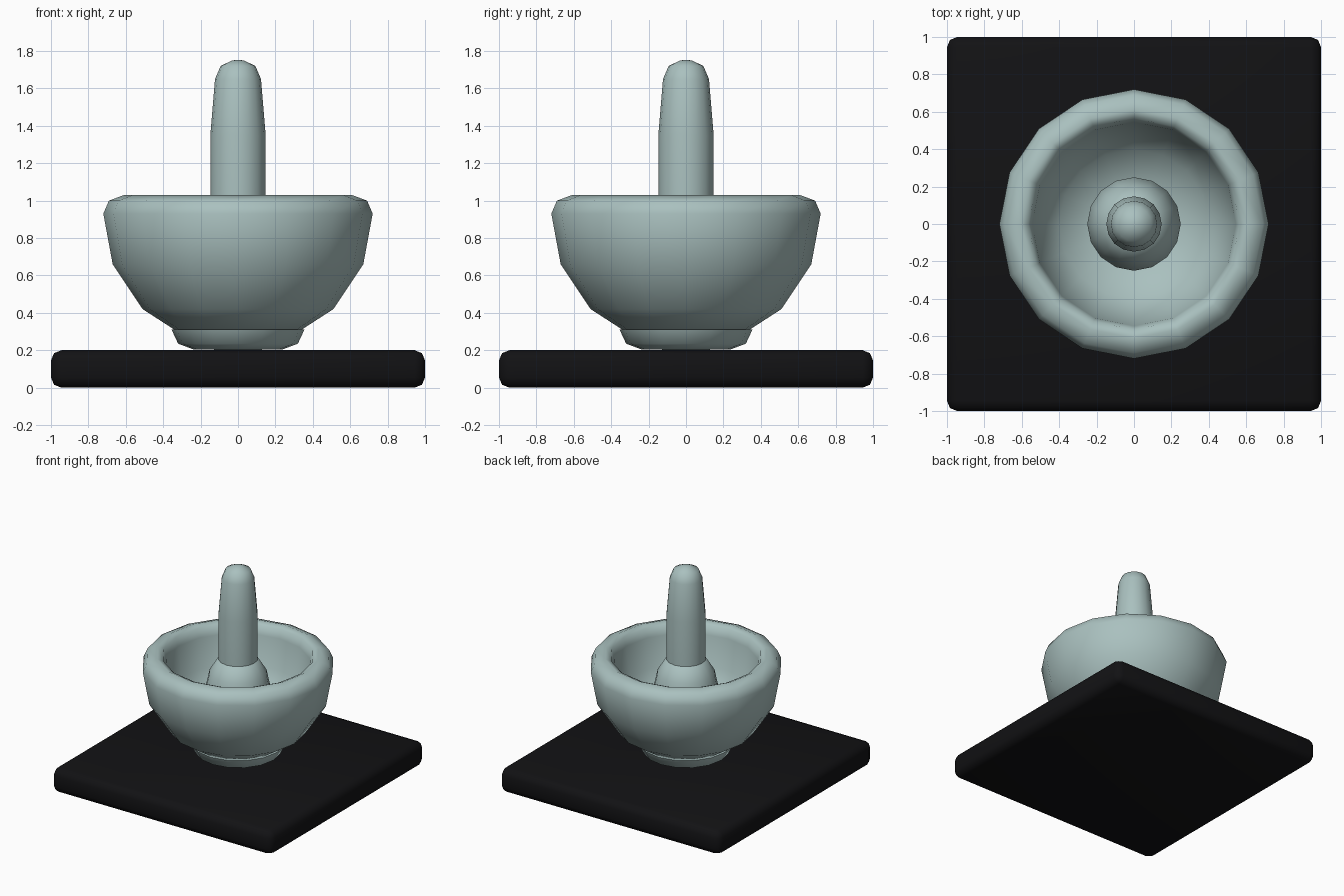
import bpy, bmesh
from math import cos, sin, pi, radians

if "Cube" in bpy.data.objects:
    bpy.data.objects.remove(bpy.data.objects["Cube"])

SIDES = 16


def material(name, color):
    m = bpy.data.materials.new(name)
    m.diffuse_color = color
    m.use_nodes = True
    m.node_tree.nodes["Principled BSDF"].inputs["Base Color"].default_value = m.diffuse_color
    return m


def finish(obj, mat, angle):
    obj.data.materials.append(mat)
    bpy.ops.object.select_all(action='DESELECT')
    obj.select_set(True)
    bpy.context.view_layer.objects.active = obj
    bpy.ops.object.shade_smooth_by_angle(angle=radians(angle))


def lathe(name, profile, mat, angle=60):
    """Revolve (radius, z) points about z; radius 0 makes a pole."""
    bm = bmesh.new()
    rings = []
    for r, z in profile:
        n = 1 if r == 0 else SIDES
        rings.append([bm.verts.new((r * cos(2 * pi * i / SIDES), r * sin(2 * pi * i / SIDES), z))
                      for i in range(n)])
    for a, b in zip(rings, rings[1:]):
        for i in range(SIDES):
            j = (i + 1) % SIDES
            quad = [a[i % len(a)], a[j % len(a)], b[j % len(b)], b[i % len(b)]]
            bm.faces.new(list(dict.fromkeys(quad)))
    bmesh.ops.recalc_face_normals(bm, faces=bm.faces)
    mesh = bpy.data.meshes.new(name)
    bm.to_mesh(mesh)
    bm.free()
    obj = bpy.data.objects.new(name, mesh)
    bpy.context.collection.objects.link(obj)
    finish(obj, mat, angle)
    return obj


stone = material("pale_stone", (0.40, 0.53, 0.52, 1))
black = material("black", (0.006, 0.006, 0.007, 1))

# Base slab with rounded edges
bpy.ops.mesh.primitive_cube_add(size=1, location=(0, 0, 0.1))
base = bpy.context.object
base.name = "base_slab"
base.scale = (2, 2, 0.2)
bpy.ops.object.transform_apply(location=False, rotation=False, scale=True)
bev = base.modifiers.new("bevel", 'BEVEL')
bev.width = 0.055
bev.segments = 2
bpy.ops.object.modifier_apply(modifier="bevel")
finish(base, black, 60)

# Foot of the mortar
lathe("mortar_foot", [(0, 0.20), (0.24, 0.205), (0.32, 0.235), (0.355, 0.31), (0, 0.31)], stone)

# Bowl: outer wall, rounded rim, inner wall
lathe("mortar_bowl", [(0, 0.30), (0.34, 0.31), (0.51, 0.42), (0.67, 0.66), (0.72, 0.93),
                      (0.69, 1.00), (0.61, 1.03), (0.565, 1.01), (0.545, 0.94),
                      (0.51, 0.70), (0.40, 0.54), (0.22, 0.45), (0, 0.43)], stone, 80)

# Pestle: rounded handle
lathe("pestle_handle", [(0, 0.97), (0.148, 0.98), (0.148, 1.35), (0.123, 1.65),
                        (0.093, 1.72), (0.03, 1.75), (0, 1.752)], stone)

# Pestle: grinding head
lathe("pestle_head", [(0, 1.01), (0.14, 1.00), (0.215, 0.88), (0.25, 0.72),
                      (0.225, 0.56), (0.14, 0.46), (0, 0.43)], stone)
